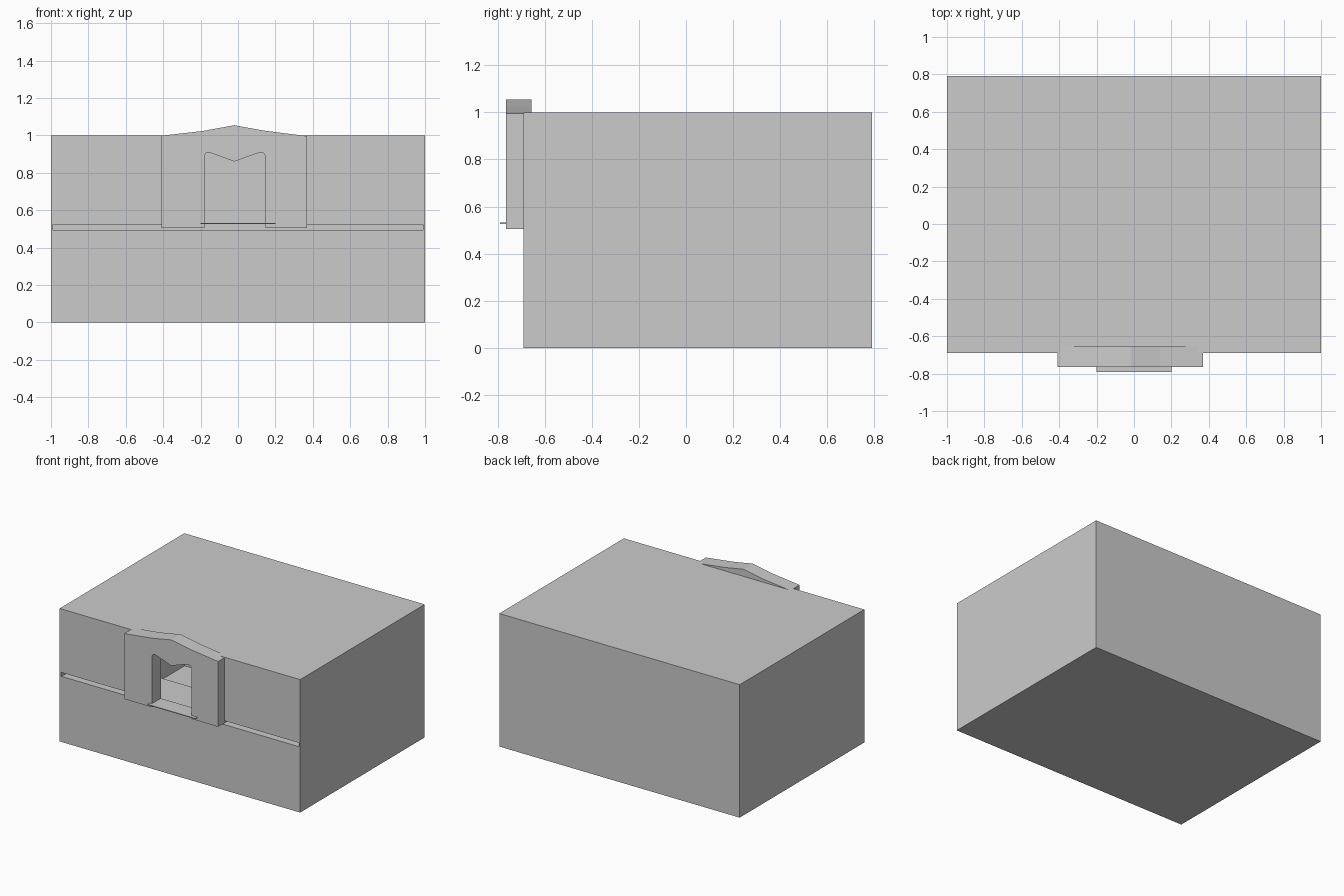
import bpy, bmesh

if "Cube" in bpy.data.objects:
    bpy.data.objects.remove(bpy.data.objects["Cube"])


def make_prism(name, profile, y0, y1):
    """Extrude an x/z profile from y0 to y1."""
    bm = bmesh.new()
    face = bm.faces.new([bm.verts.new((x, y0, z)) for x, z in profile])
    ext = bmesh.ops.extrude_face_region(bm, geom=[face])
    verts = [g for g in ext["geom"] if isinstance(g, bmesh.types.BMVert)]
    bmesh.ops.translate(bm, verts=verts, vec=(0, y1 - y0, 0))
    bmesh.ops.recalc_face_normals(bm, faces=bm.faces)
    mesh = bpy.data.meshes.new(name)
    bm.to_mesh(mesh)
    bm.free()
    obj = bpy.data.objects.new(name, mesh)
    bpy.context.collection.objects.link(obj)
    return obj


def make_box(name, x0, x1, y0, y1, z0, z1):
    return make_prism(name, [(x0, z0), (x1, z0), (x1, z1), (x0, z1)], y0, y1)


def cut(target, cutter):
    mod = target.modifiers.new(cutter.name, 'BOOLEAN')
    mod.operation = 'DIFFERENCE'
    mod.solver = 'EXACT'
    mod.object = cutter
    cutter.hide_render = True
    cutter.display_type = 'WIRE'


# Hollow body with a narrow front slot and an opening behind the arch
body = make_box("body", -1, 1, -0.69, 0.79, 0, 1)
cut(body, make_box("cavity_cutter", -0.99, 0.99, -0.68, 0.78, 0.01, 0.99))
cut(body, make_box("slot_cutter", -0.99, 0.99, -0.80, -0.60, 0.493, 0.522))
cut(body, make_box("doorway_cutter", -0.27, 0.24, -0.81, -0.61, 0.51, 0.95))

# Inner shelf forming the bottom of the slot
make_box("slot_shelf", -0.985, 0.985, -0.685, -0.32, 0.48, 0.492)

# Arched surround with a low gable and a notched opening
surround = [
    (-0.41, 0.505), (-0.41, 0.998), (-0.19, 1.023), (-0.02, 1.054),
    (0.14, 1.025), (0.37, 0.996), (0.37, 0.505),
    (0.147, 0.505), (0.147, 0.89), (0.138, 0.904), (0.12, 0.908),
    (0.10, 0.903), (-0.02, 0.86), (-0.135, 0.902), (-0.155, 0.908),
    (-0.172, 0.904), (-0.18, 0.89), (-0.18, 0.505),
]
make_prism("arch_surround", surround, -0.765, -0.655)

# Thin doorstep plate
make_box("doorstep", -0.20, 0.20, -0.79, -0.66, 0.526, 0.532)
